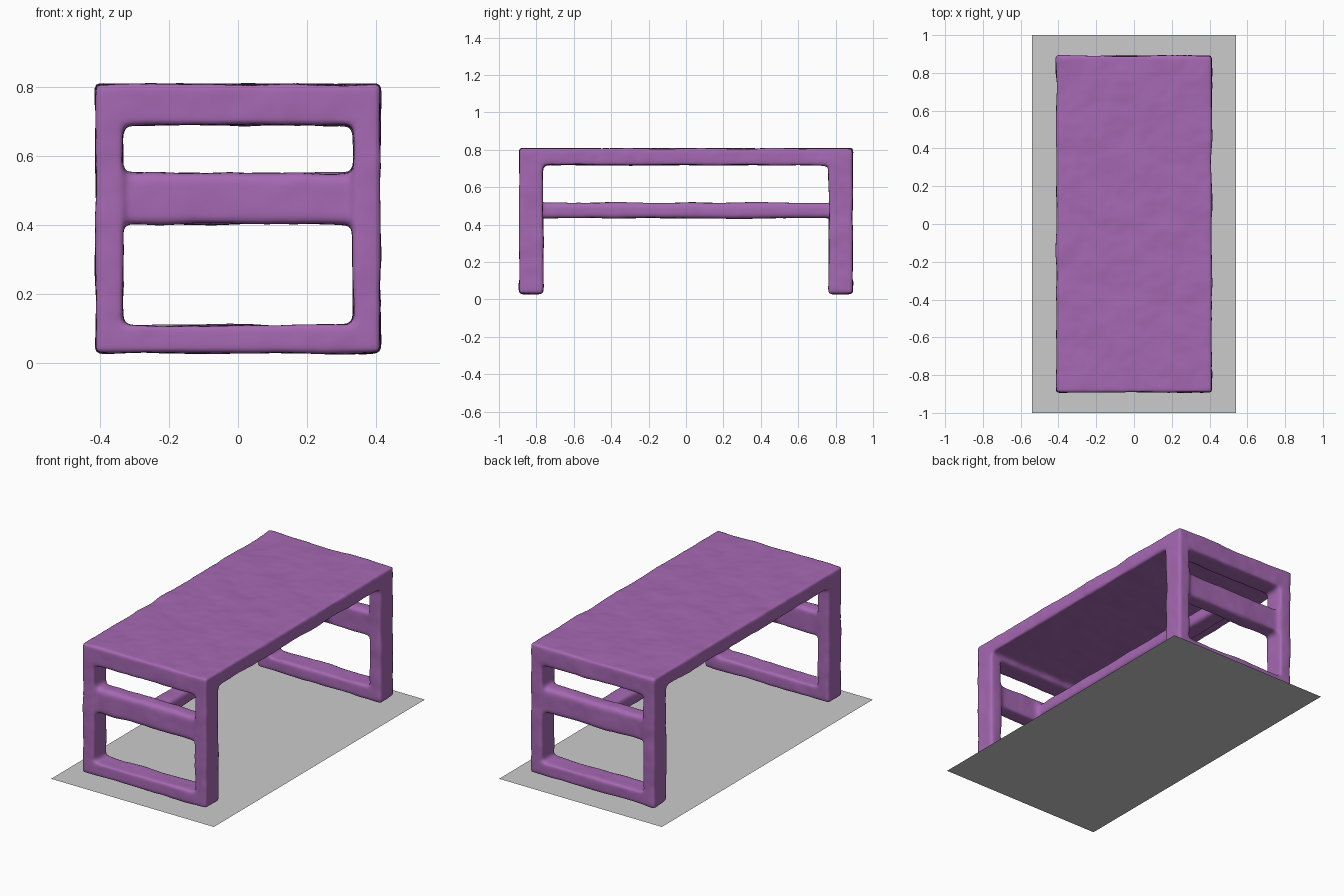
import bpy, bmesh
from mathutils import Matrix, Vector

if "Cube" in bpy.data.objects:
    bpy.data.objects.remove(bpy.data.objects["Cube"])


def add_box(bm, x0, x1, y0, y1, z0, z1):
    size = Vector((x1 - x0, y1 - y0, z1 - z0))
    mid = Vector((x0 + x1, y0 + y1, z0 + z1)) / 2
    bmesh.ops.create_cube(bm, size=1, matrix=Matrix.Translation(mid) @ Matrix.Diagonal((*size, 1)))


def make_object(name, bm):
    mesh = bpy.data.meshes.new(name)
    bm.to_mesh(mesh)
    bm.free()
    ob = bpy.data.objects.new(name, mesh)
    bpy.context.collection.objects.link(ob)
    return ob


# Thin grey floor sheet under the table
bm = bmesh.new()
bmesh.ops.create_grid(bm, x_segments=1, y_segments=1, size=1,
                      matrix=Matrix.Diagonal((0.54, 1, 1, 1)))
make_object("base_sheet", bm)

# Table, gathered as overlapping bars that are fused below
bm = bmesh.new()
X, Y = 0.41, 0.89
add_box(bm, -X, X, -Y, Y, 0.72, 0.805)            # tabletop
add_box(bm, -0.055, 0.055, -0.83, 0.83, 0.435, 0.515)  # long centre stretcher
for s in (-1, 1):
    y0, y1 = sorted((s * 0.765, s * Y))
    for t in (-1, 1):                             # corner legs
        x0, x1 = sorted((t * 0.335, t * X))
        add_box(bm, x0, x1, y0, y1, 0.03, 0.79)
    add_box(bm, -X, X, y0, y1, 0.69, 0.79)        # end top rail
    m0, m1 = sorted((s * 0.78, s * 0.875))
    add_box(bm, -0.38, 0.38, m0, m1, 0.405, 0.55)  # end middle rail
    add_box(bm, -0.38, 0.38, y0, y1, 0.03, 0.11)  # end foot rail
table = make_object("table", bm)

# Fuse the bars, round the joints and add a gentle hand-shaped unevenness
remesh = table.modifiers.new("fuse", 'REMESH')
remesh.mode = 'VOXEL'
remesh.voxel_size = 0.012
remesh.use_smooth_shade = True
smooth = table.modifiers.new("round", 'SMOOTH')
smooth.factor = 0.5
smooth.iterations = 10
clouds = bpy.data.textures.new("unevenness", 'CLOUDS')
clouds.noise_scale = 0.2
wobble = table.modifiers.new("wobble", 'DISPLACE')
wobble.texture = clouds
wobble.strength = 0.015
wobble.mid_level = 0.4

purple = bpy.data.materials.new("purple")
purple.diffuse_color = (0.38, 0.14, 0.45, 1)
purple.use_nodes = True
purple.node_tree.nodes["Principled BSDF"].inputs["Base Color"].default_value = purple.diffuse_color
table.data.materials.append(purple)
